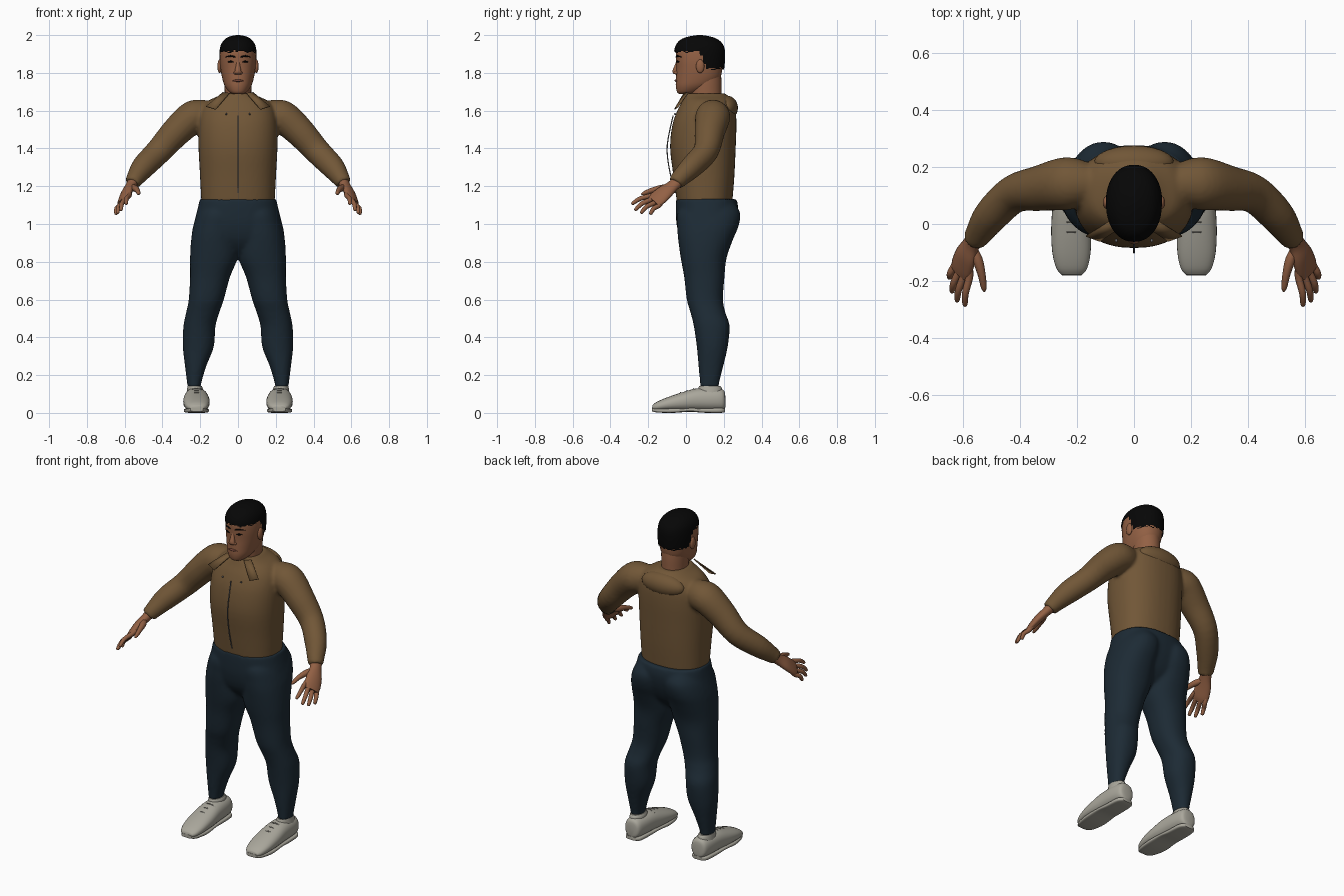
import bpy, bmesh, math, random
from mathutils import Vector

random.seed(4)
COLOURS = {
    "skin": (0.29, 0.118, 0.058), "lips": (0.17, 0.06, 0.04), "jacket": (0.165, 0.094, 0.038),
    "trousers": (0.012, 0.0235, 0.035), "hair": (0.002, 0.002, 0.002), "shoes": (0.40, 0.385, 0.33),
    "zip_grey": (0.16, 0.16, 0.17), "lace_grey": (0.25, 0.24, 0.21),
}
MATS = {}
for key, rgb in COLOURS.items():
    MATS[key] = bpy.data.materials.new(key)
    MATS[key].diffuse_color = (*rgb, 1)


def spline(rows, k):
    """Smooth a list of equal-length rows with Catmull-Rom."""
    out = []
    for i in range(len(rows) - 1):
        p = [rows[max(0, min(len(rows) - 1, i + j))] for j in (-1, 0, 1, 2)]
        for s in range(k):
            t = s / k
            out.append([0.5 * (2 * b + (c - a) * t + (2 * a - 5 * b + 4 * c - d) * t * t
                               + (3 * b - a - 3 * c + d) * t ** 3) for a, b, c, d in zip(*p)])
    return out + [list(rows[-1])]


def finish(name, bm, mat, mirror=False, angle=50):
    bmesh.ops.recalc_face_normals(bm, faces=bm.faces)
    me = bpy.data.meshes.new(name)
    bm.to_mesh(me)
    bm.free()
    me.materials.append(MATS[mat])
    ob = bpy.data.objects.new(name, me)
    bpy.context.collection.objects.link(ob)
    bpy.ops.object.select_all(action='DESELECT')
    ob.select_set(True)
    bpy.context.view_layer.objects.active = ob
    bpy.ops.object.shade_smooth_by_angle(angle=math.radians(angle))
    if mirror:
        ob.modifiers.new("mirror", 'MIRROR')
    return ob


def loft(name, rows, mat, axis=None, side=(1, 0, 0), n=28, k=4, p=2.0, mirror=False, drop=None):
    """Skin rings (x, y, z, radius_a, radius_b); rings face the axis or follow the path."""
    rows = spline(rows, k)
    bm = bmesh.new()
    rings = []
    for i, r in enumerate(rows):
        c = Vector(r[:3])
        a, b = max(r[3], 0.0005), max(r[4], 0.0005)
        nrm = Vector(axis) if axis else (Vector(rows[min(i + 1, len(rows) - 1)][:3])
                                         - Vector(rows[max(i - 1, 0)][:3])).normalized()
        u = Vector(side)
        u = (u - nrm * u.dot(nrm)).normalized()
        v = nrm.cross(u)
        ring = []
        for j in range(n):
            ct, st = math.cos(2 * math.pi * j / n), math.sin(2 * math.pi * j / n)
            ring.append(bm.verts.new(c + u * a * math.copysign(abs(ct) ** (2 / p), ct)
                                     + v * b * math.copysign(abs(st) ** (2 / p), st)))
        rings.append(ring)
    for lo, hi in zip(rings, rings[1:]):
        for j in range(n):
            bm.faces.new((lo[j], lo[(j + 1) % n], hi[(j + 1) % n], hi[j]))
    bm.faces.new(rings[0])
    bm.faces.new(rings[-1])
    if drop:
        gone = [f for f in bm.faces if drop(f.calc_center_median())]
        bmesh.ops.delete(bm, geom=gone, context='FACES')
    return finish(name, bm, mat, mirror)


def stack(name, rows, mat, cx=0, **kw):
    """Upright loft from (z, y_front, y_back, half_width[, x])."""
    full = [(r[4] if len(r) > 4 else cx, (r[1] + r[2]) / 2, r[0], r[3], (r[2] - r[1]) / 2) for r in rows]
    return loft(name, full, mat, axis=(0, 0, 1), **kw)


def ball(name, loc, size, mat, mirror=False):
    bm = bmesh.new()
    bmesh.ops.create_uvsphere(bm, u_segments=24, v_segments=14, radius=1)
    for v in bm.verts:
        v.co = Vector(loc) + Vector([a * b for a, b in zip(v.co, size)])
    return finish(name, bm, mat, mirror)


def plate(name, pts, mat, thick=0.006, mirror=False):
    bm = bmesh.new()
    bm.faces.new([bm.verts.new(q) for q in pts])
    ob = finish(name, bm, mat, mirror)
    ob.modifiers.new("thickness", 'SOLIDIFY').thickness = thick


def fuse(name, parts, voxel, smooth):
    """Join overlapping parts into one continuous skin."""
    bpy.ops.object.select_all(action='DESELECT')
    for ob in parts:
        ob.select_set(True)
    bpy.context.view_layer.objects.active = parts[0]
    bpy.ops.object.convert(target='MESH')
    bpy.ops.object.join()
    ob = bpy.context.view_layer.objects.active
    ob.name = name
    rm = ob.modifiers.new("skin", 'REMESH')
    rm.mode, rm.voxel_size, rm.use_smooth_shade = 'VOXEL', voxel, True
    sm = ob.modifiers.new("soften", 'SMOOTH')
    sm.factor, sm.iterations = 0.5, smooth


# Jacket body and sleeves, fused
body = stack("jacket_body", [(1.112, -0.048, 0.245, 0.194), (1.25, -0.066, 0.256, 0.201),
                             (1.4, -0.084, 0.263, 0.209), (1.52, -0.073, 0.267, 0.209),
                             (1.6, -0.046, 0.263, 0.196), (1.65, -0.02, 0.246, 0.160),
                             (1.677, -0.008, 0.225, 0.105), (1.692, 0.0, 0.205, 0.080)], "jacket", n=40, p=2.3)
sleeve = loft("sleeve", [(0.12, 0.145, 1.60, .05, .05), (0.165, 0.144, 1.588, .074, .072),
                         (0.205, 0.143, 1.575, .088, .086), (0.25, 0.14, 1.558, .092, .087),
                         (0.33, 0.125, 1.485, .08, .079), (0.42, 0.105, 1.385, .067, .069),
                         (0.50, 0.03, 1.303, .06, .063), (0.545, -0.035, 1.24, .047, .047),
                         (0.56, -0.055, 1.215, .041, .041)], "jacket", side=(0, 1, 0), mirror=True)
fuse("jacket", [body, sleeve], 0.01, 4)

# Back yoke, lapels, studs and zip
ball("back_yoke", (0, 0.215, 1.615), (0.14, 0.06, 0.065), "jacket")
plate("lapel", [(0.045, -0.008, 1.690), (0.08, 0.015, 1.694), (0.168, -0.04, 1.62), (0.118, -0.058, 1.605)],
      "jacket", mirror=True)
loft("zip", [(0, -0.068, 1.575, .003, .003), (0, -0.099, 1.42, .003, .003), (0, -0.09, 1.30, .003, .003),
             (0, -0.058, 1.165, .003, .003)], "zip_grey", n=8)
ball("chest_stud", (0.062, -0.058, 1.582), (0.005, 0.006, 0.005), "zip_grey", True)

# Hands: palm, four fingers and thumb
ACROSS = (0.6, 0.55, -0.55)
loft("palm", [(0.552, -0.04, 1.23, .034, .03), (0.57, -0.072, 1.20, .034, .025), (0.588, -0.11, 1.17, .046, .024),
              (0.603, -0.15, 1.135, .05, .02), (0.611, -0.172, 1.118, .044, .014)],
     "skin", side=ACROSS, n=20, mirror=True)
FINGERS = [("index", (0.577, -0.19, 1.148), (0.592, -0.288, 1.105)),
           ("middle", (0.597, -0.183, 1.13), (0.620, -0.272, 1.072)),
           ("ring", (0.614, -0.168, 1.112), (0.638, -0.24, 1.056)),
           ("little", (0.628, -0.145, 1.097), (0.646, -0.19, 1.05))]
for label, base, tip in FINGERS:
    b, t = Vector(base), Vector(tip)
    m = b.lerp(t, 0.5) + Vector((0.006, -0.004, 0.008))
    s = b - (t - b).normalized() * 0.03
    loft(label + "_finger", [(*s, .011, .011), (*b, .013, .013), (*m, .012, .012),
                             (*t.lerp(m, 0.15), .009, .009), (*t, .002, .002)], "skin", n=12, mirror=True)
loft("thumb", [(0.565, -0.085, 1.195, .014, .014), (0.548, -0.125, 1.19, .018, .018),
               (0.534, -0.175, 1.18, .014, .014), (0.526, -0.222, 1.163, .010, .010),
               (0.524, -0.238, 1.157, .002, .002)], "skin", n=12, mirror=True)

# Trousers: seat and two legs, fused
seat = stack("trouser_seat", [(1.132, -0.052, 0.268, 0.202), (1.08, -0.054, 0.276, 0.214),
                              (1.0, -0.05, 0.262, 0.232), (0.92, -0.03, 0.225, 0.235),
                              (0.86, 0.01, 0.17, 0.12), (0.83, 0.05, 0.13, 0.05)], "trousers", n=40, p=2.4)
leg = stack("trouser_leg", [(1.12, 0.0, 0.25, 0.08, 0.10), (1.06, -0.045, 0.287, 0.110, 0.105),
                            (0.99, -0.047, 0.279, 0.123, 0.114), (0.92, -0.042, 0.250, 0.125, 0.123),
                            (0.82, -0.028, 0.215, 0.126, 0.128), (0.72, -0.01, 0.204, 0.106, 0.148),
                            (0.60, 0.004, 0.196, 0.093, 0.168), (0.53, 0.024, 0.209, 0.088, 0.187),
                            (0.46, 0.041, 0.231, 0.085, 0.204), (0.35, 0.057, 0.221, 0.082, 0.210),
                            (0.25, 0.066, 0.198, 0.057, 0.224), (0.16, 0.074, 0.176, 0.038, 0.232),
                            (0.133, 0.074, 0.176, 0.036, 0.232)], "trousers", p=2.2, mirror=True)
fuse("trousers", [seat, leg], 0.01, 5)

# Shoes, soles, collars and laces
loft("shoe", [(0.222, 0.208, 0.06, .02, .03), (0.222, 0.198, 0.068, .046, .054), (0.222, 0.15, 0.071, .058, .06),
              (0.221, 0.06, 0.070, .065, .06), (0.220, -0.02, 0.059, .070, .05), (0.219, -0.10, 0.046, .067, .036),
              (0.218, -0.155, 0.034, .054, .024), (0.218, -0.178, 0.028, .035, .012)],
     "shoes", axis=(0, 1, 0), p=2.3, mirror=True)
loft("sole", [(0.222, 0.207, 0.014, .03, .010), (0.222, 0.18, 0.013, .052, .013), (0.222, 0.09, 0.013, .058, .012),
              (0.221, 0.02, 0.016, .062, .010), (0.220, -0.07, 0.012, .066, .012), (0.218, -0.15, 0.013, .052, .011),
              (0.218, -0.18, 0.018, .034, .010)], "shoes", axis=(0, 1, 0), p=4, mirror=True)
stack("shoe_collar", [(0.10, 0.06, 0.195, 0.045, 0.228), (0.13, 0.065, 0.19, 0.041, 0.228),
                      (0.143, 0.07, 0.182, 0.037, 0.230)], "shoes", mirror=True)
for y, z in ((0.045, 0.129), (0.01, 0.118), (-0.025, 0.107)):
    loft("lace", [(0.18, y, z - 0.014, .003, .003), (0.22, y - 0.004, z, .003, .003),
                  (0.26, y, z - 0.014, .003, .003)], "lace_grey", side=(0, 1, 0), n=8, mirror=True)

# Neck and head
stack("neck", [(1.64, 0.02, 0.19, 0.07), (1.69, 0.02, 0.188, 0.070), (1.75, 0.02, 0.188, 0.072),
               (1.80, 0.04, 0.185, 0.07)], "skin")
HEAD = [(1.688, -0.034, 0.03, 0.025), (1.698, -0.047, 0.07, 0.046), (1.73, -0.054, 0.14, 0.070),
        (1.77, -0.053, 0.180, 0.083), (1.82, -0.051, 0.192, 0.092), (1.87, -0.053, 0.197, 0.096),
        (1.92, -0.052, 0.195, 0.092), (1.96, -0.03, 0.175, 0.076), (1.985, 0.02, 0.13, 0.04)]
stack("head", HEAD, "skin", n=36, p=2.2)


def face_y(x, z):
    """Depth of the front of the head at x, z."""
    for lo, hi in zip(HEAD, HEAD[1:]):
        if lo[0] <= z <= hi[0]:
            t = (z - lo[0]) / (hi[0] - lo[0])
            f, b, w = (lo[i] + (hi[i] - lo[i]) * t for i in (1, 2, 3))
            return (f + b) / 2 - (b - f) / 2 * (1 - (abs(x) / w) ** 2.2) ** (1 / 2.2)


# Cropped hair with a ragged hairline, lower at the back
def below_hairline(c):
    line = 1.912 if c.y < 0.07 else max(1.822, 1.912 - (c.y - 0.07) * 2.2)
    return c.z < line + random.uniform(-0.007, 0.007)


stack("hair", [(1.80, -0.052, 0.196, 0.094), (1.83, -0.056, 0.203, 0.097), (1.88, -0.06, 0.207, 0.099),
               (1.92, -0.062, 0.206, 0.097), (1.95, -0.052, 0.196, 0.090), (1.975, -0.03, 0.172, 0.073),
               (1.99, 0.005, 0.138, 0.05), (1.998, 0.045, 0.10, 0.022), (2.0, 0.07, 0.08, 0.003)],
      "hair", n=56, k=8, p=2.15, drop=below_hairline)

# Face details
def face_line(name, pts, r, mat, mirror=True):
    loft(name, [(x, face_y(x, z) - 0.001, z, r * s, r * s) for x, z, s in pts], mat,
         side=(0, 0, 1), n=8, mirror=mirror)


face_line("eyebrow", [(0.014, 1.884, .6), (0.04, 1.889, 1), (0.066, 1.884, .4)], 0.005, "hair")
face_line("eye", [(0.022, 1.856, .3), (0.038, 1.86, 1), (0.055, 1.858, .3)], 0.005, "hair")
face_line("mouth", [(-0.03, 1.756, .3), (-0.01, 1.759, 1), (0.01, 1.759, 1), (0.03, 1.756, .3)],
          0.006, "lips", False)
loft("nose", [(0, -0.042, 1.872, .008, .006), (0, -0.050, 1.84, .011, .010), (0, -0.056, 1.812, .017, .015),
              (0, -0.053, 1.797, .020, .014), (0, -0.048, 1.791, .008, .005)], "skin", axis=(0, 0, 1), n=16)
ball("nostril_wing", (0.015, -0.05, 1.801), (0.009, 0.013, 0.009), "skin", True)
ball("ear", (0.097, 0.075, 1.835), (0.012, 0.022, 0.036), "skin", True)
